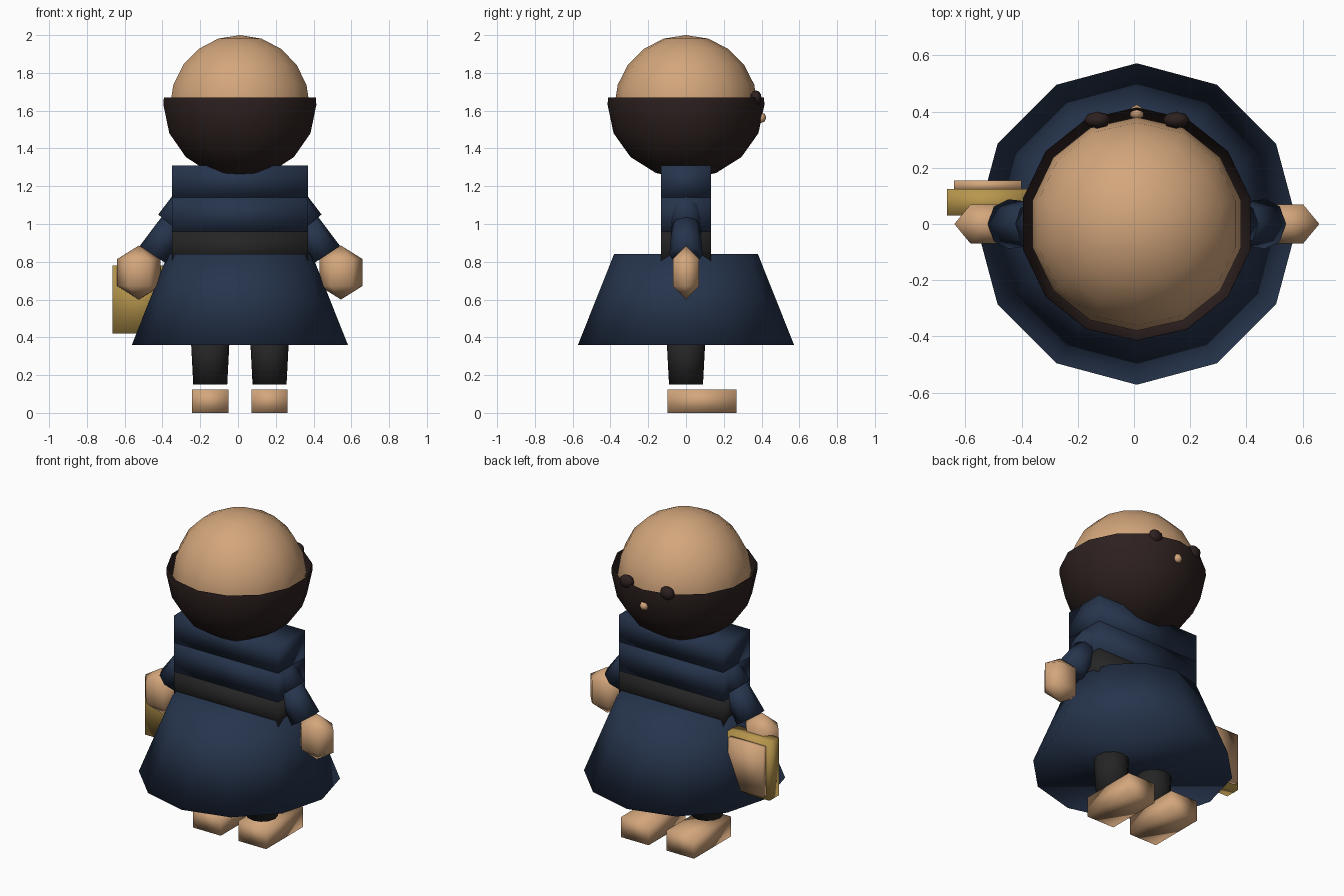
import bpy, bmesh, math
from mathutils import Vector, Matrix

if "Cube" in bpy.data.objects:
    bpy.data.objects.remove(bpy.data.objects["Cube"])

CX = 0.01  # body centre line


def material(name, rgb):
    m = bpy.data.materials.new(name)
    m.diffuse_color = (*rgb, 1)
    m.use_nodes = True
    m.node_tree.nodes["Principled BSDF"].inputs["Base Color"].default_value = m.diffuse_color
    return m


SKIN = material("skin", (0.65, 0.38, 0.2))
NAVY = material("navy cloth", (0.019, 0.034, 0.072))
BROWN = material("dark brown", (0.026, 0.015, 0.014))
BLACK = material("charcoal", (0.018, 0.018, 0.018))
GOLD = material("gold cover", (0.48, 0.31, 0.075))


def finish(name, bm, mat):
    bmesh.ops.recalc_face_normals(bm, faces=bm.faces)
    for f in bm.faces:
        f.smooth = True
    me = bpy.data.meshes.new(name)
    bm.to_mesh(me)
    bm.free()
    me.materials.append(mat)
    ob = bpy.data.objects.new(name, me)
    bpy.context.collection.objects.link(ob)
    return ob


def box(name, x, y, z, mat):
    """Box from (min, max) pairs."""
    bm = bmesh.new()
    size = [b - a for a, b in (x, y, z)]
    mid = [(a + b) / 2 for a, b in (x, y, z)]
    bmesh.ops.create_cube(bm, size=1, matrix=Matrix.Translation(mid) @ Matrix.Diagonal((*size, 1)))
    return finish(name, bm, mat)


def lathe(name, profile, segs, mat, matrix=Matrix(), cap=True, start=math.pi / 2):
    """Spin (radius, z) points around z; zero radius makes a pole."""
    bm = bmesh.new()
    rings = []
    for r, z in profile:
        n = segs if r > 1e-4 else 1
        rings.append([bm.verts.new((r * math.cos(start + math.tau * i / segs),
                                    r * math.sin(start + math.tau * i / segs), z)) for i in range(n)])
    for a, b in zip(rings, rings[1:]):
        for i in range(segs):
            quad = [a[i % len(a)], a[(i + 1) % len(a)], b[(i + 1) % len(b)], b[i % len(b)]]
            bm.faces.new(list(dict.fromkeys(quad)))
    if cap:
        for ring in (rings[0], rings[-1]):
            if len(ring) > 2:
                bm.faces.new(ring)
    bm.transform(matrix)
    return finish(name, bm, mat)


def ball(name, centre, radii, segs, rings, mat, start=math.pi / 2):
    prof = [(math.sin(math.pi * i / rings), math.cos(math.pi * i / rings)) for i in range(rings + 1)]
    return lathe(name, prof, segs, mat,
                 Matrix.Translation(centre) @ Matrix.Diagonal((*radii, 1)), start=start)


def tube(name, p, q, r0, r1, segs, mat):
    p, q = Vector(p), Vector(q)
    rot = (q - p).to_track_quat('Z', 'Y').to_matrix().to_4x4()
    return lathe(name, [(r0, 0), (r1, (q - p).length)], segs, mat, Matrix.Translation(p) @ rot)


centre = Matrix.Translation((CX, 0, 0))

# Head, and hair as an open bowl around the lower head
ball("head", (CX, 0, 1.62), (0.38, 0.38, 0.38), 14, 10, SKIN)
hair = [(0.413, 1.67)] + [(0.415 * math.cos(a), 1.63 - 0.39 * math.sin(a))
                          for a in (math.pi * i / 8 for i in range(5))]
lathe("hair", hair, 14, BROWN, centre, cap=False)

# Face on the rear side
for s, side in ((-1, "left"), (1, "right")):
    ball("eye_" + side, (CX + s * 0.14, 0.37, 1.668), (0.048, 0.03, 0.04), 8, 6, BROWN)
ball("nose", (CX, 0.397, 1.563), (0.028, 0.028, 0.028), 6, 4, SKIN)

# Torso, collar block and belt
wide, deep = (CX - 0.36, CX + 0.36), (-0.132, 0.132)
box("collar", wide, deep, (1.14, 1.31), NAVY)
box("torso", wide, deep, (0.96, 1.14), NAVY)
box("belt", wide, deep, (0.79, 0.96), BLACK)

# Flared skirt
lathe("skirt", [(0.572, 0.36), (0.381, 0.84)], 12, NAVY, centre)

# Limbs
for s, side in ((-1, "left"), (1, "right")):
    def at(x, z, y=0):
        return (CX + s * x, y, z)
    tube("upper_arm_" + side, at(0.25, 1.15), at(0.37, 1.0), 0.085, 0.08, 8, NAVY)
    tube("forearm_" + side, at(0.345, 1.005), at(0.457, 0.835), 0.075, 0.088, 8, NAVY)
    ball("hand_" + side, at(0.535, 0.743), (0.132, 0.092, 0.143), 6, 3, SKIN, start=0)
    lathe("leg_" + side, [(0.09, 0.15), (0.104, 0.42)], 12, BLACK, Matrix.Translation(at(0.157, 0)))
    x = CX + s * 0.157
    box("foot_" + side, (x - 0.096, x + 0.096), (-0.097, 0.267), (0, 0.125), SKIN)

# Carried book with a pale page block
box("book_cover", (-0.665, -0.375), (0.03, 0.124), (0.42, 0.78), GOLD)
box("book_pages", (-0.64, -0.4), (0.12, 0.155), (0.445, 0.755), SKIN)
